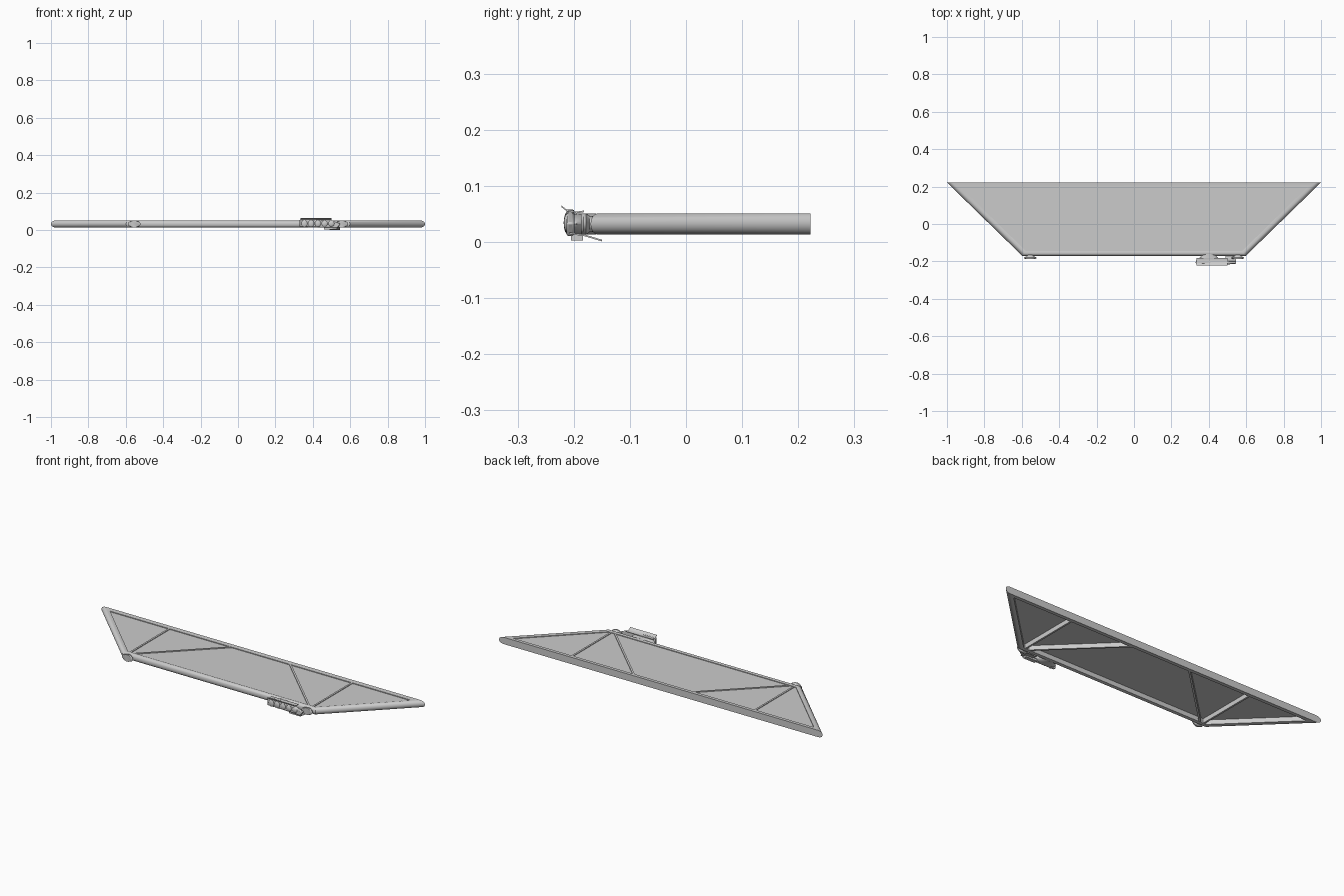
import bpy, bmesh, math
from mathutils import Vector

if "Cube" in bpy.data.objects:
    bpy.data.objects.remove(bpy.data.objects["Cube"])

BACK, FRONT, MID = 0.222, -0.17, 0.032
SLOPE, NX = 0.4 / 0.39, 0.695


def finish(name, bm, smooth=True):
    bmesh.ops.recalc_face_normals(bm, faces=bm.faces)
    me = bpy.data.meshes.new(name)
    bm.to_mesh(me)
    bm.free()
    ob = bpy.data.objects.new(name, me)
    bpy.context.collection.objects.link(ob)
    if smooth:
        bpy.context.view_layer.objects.active = ob
        ob.select_set(True)
        bpy.ops.object.shade_smooth_by_angle(angle=math.radians(35))
        ob.select_set(False)
    return ob


def corners(side, back, front, z):
    # trapezoid inset by a different amount on each edge
    def x_at(y):
        return 1.0 - (BACK - y) * SLOPE - side / NX
    yb, yf = BACK - back, FRONT + front
    return [(-x_at(yb), yb, z), (x_at(yb), yb, z), (x_at(yf), yf, z), (-x_at(yf), yf, z)]


def loft(bm, rings, closed=False, caps=True):
    vs = [[bm.verts.new(p) for p in r] for r in rings]
    n = len(vs[0])
    for i in range(len(vs) if closed else len(vs) - 1):
        a, b = vs[i], vs[(i + 1) % len(vs)]
        for j in range(n):
            bm.faces.new((a[j], a[(j + 1) % n], b[(j + 1) % n], b[j]))
    if caps and not closed:
        bm.faces.new(vs[0])
        bm.faces.new(vs[-1])


# rim: rounded on the sides and front, flat along the back
bm = bmesh.new()
rings = []
for i in range(13):
    a = math.pi / 2 - math.pi * i / 12
    c = 1 - math.cos(a)
    rings.append(corners(0.019 * c, 0, 0.014 * c, MID + 0.019 * math.sin(a)))
rings.append(corners(0.032, 0.024, 0.026, MID - 0.016))
rings.append(corners(0.032, 0.024, 0.026, MID + 0.016))
loft(bm, rings, closed=True)
finish("rim", bm)

# thin stretched panel near the top of the rim
bm = bmesh.new()
loft(bm, [corners(0.025, 0.015, 0.018, z) for z in (0.041, 0.044)])
finish("panel", bm)


def rib(name, a, b, w=0.010, z0=0.017, z1=0.0475):
    a, b = Vector(a), Vector(b)
    n = (b - a).normalized() * w / 2
    n = Vector((-n.y, n.x))
    pts = [a + n, b + n, b - n, a - n]
    bm = bmesh.new()
    loft(bm, [[(p.x, p.y, z) for p in pts] for z in (z0, z1)])
    finish(name, bm, False)


def bump(name, x, layers, height=1.0):
    # oval stud projecting forwards, layers are (y, half width)
    bm = bmesh.new()
    rings = []
    for y, r in layers:
        rings.append([(x + r * math.cos(t), y, MID + 0.019 * height * min(1, r / 0.026) * math.sin(t))
                      for t in (2 * math.pi * k / 20 for k in range(20))])
    loft(bm, rings)
    finish(name, bm)


# ribs and corner studs, mirrored left and right
for s, side in ((-1, "left"), (1, "right")):
    rib(side + "_straight_rib", (s * 0.565, -0.15), (s * 0.565, 0.203))
    rib(side + "_diagonal_rib", (s * 0.545, -0.15), (s * 0.18, 0.203))
    bump(side + "_corner_stud", s * 0.555,
         [(-0.16, 0.018), (-0.172, 0.020), (-0.178, 0.032), (-0.183, 0.034), (-0.187, 0.026)])

# flared mount carrying the clasp
bump("clasp_mount", 0.40, [(-0.16, 0.036), (-0.172, 0.040), (-0.182, 0.052), (-0.195, 0.068), (-0.204, 0.068)])


def prism(name, outline, y0, y1, bevel=0.002):
    bm = bmesh.new()
    loft(bm, [[(x, y, z) for x, z in outline] for y in (y0, y1)])
    ob = finish(name, bm)
    m = ob.modifiers.new("bevel", "BEVEL")
    m.width, m.segments = bevel, 2
    return ob


# clasp plate, tapering to the right
prism("clasp_plate", [(0.33, 0.016), (0.33, 0.056), (0.37, 0.058), (0.50, 0.052), (0.548, 0.034),
                      (0.53, 0.010), (0.48, 0.014)], -0.213, -0.199, 0.004)

# row of rounded knuckles across the clasp face
for i in range(5):
    x = 0.355 + i * 0.036
    bm = bmesh.new()
    bmesh.ops.create_uvsphere(bm, u_segments=16, v_segments=10, radius=1)
    for v in bm.verts:
        v.co = Vector((x + v.co.x * 0.017, -0.211 + v.co.y * 0.007, 0.034 + v.co.z * (0.020 - i * 0.001)))
    finish("clasp_knuckle", bm)


def strip(name, x0, x1, path, t=0.003):
    # bent plate: path in y, z extruded along x
    bm = bmesh.new()
    up = [(y, z + t) for y, z in path]
    poly = list(path) + up[::-1]
    a = [bm.verts.new((x0, y, z)) for y, z in poly]
    b = [bm.verts.new((x1, y, z)) for y, z in poly]
    n, k = len(poly), len(path)
    for j in range(n):
        bm.faces.new((a[j], a[(j + 1) % n], b[(j + 1) % n], b[j]))
    for j in range(k - 1):
        for r in (a, b):
            bm.faces.new((r[j], r[j + 1], r[n - 2 - j], r[n - 1 - j]))
    finish(name, bm)


# upturned lip, bottom lever and foot
strip("clasp_lip", 0.335, 0.50, [(-0.222, 0.062), (-0.213, 0.055), (-0.195, 0.051), (-0.182, 0.053)])
strip("clasp_lever", 0.49, 0.545, [(-0.208, 0.014), (-0.18, 0.010), (-0.15, 0.001)])
strip("clasp_foot", 0.46, 0.53, [(-0.205, 0.003), (-0.184, 0.003)], 0.012)
